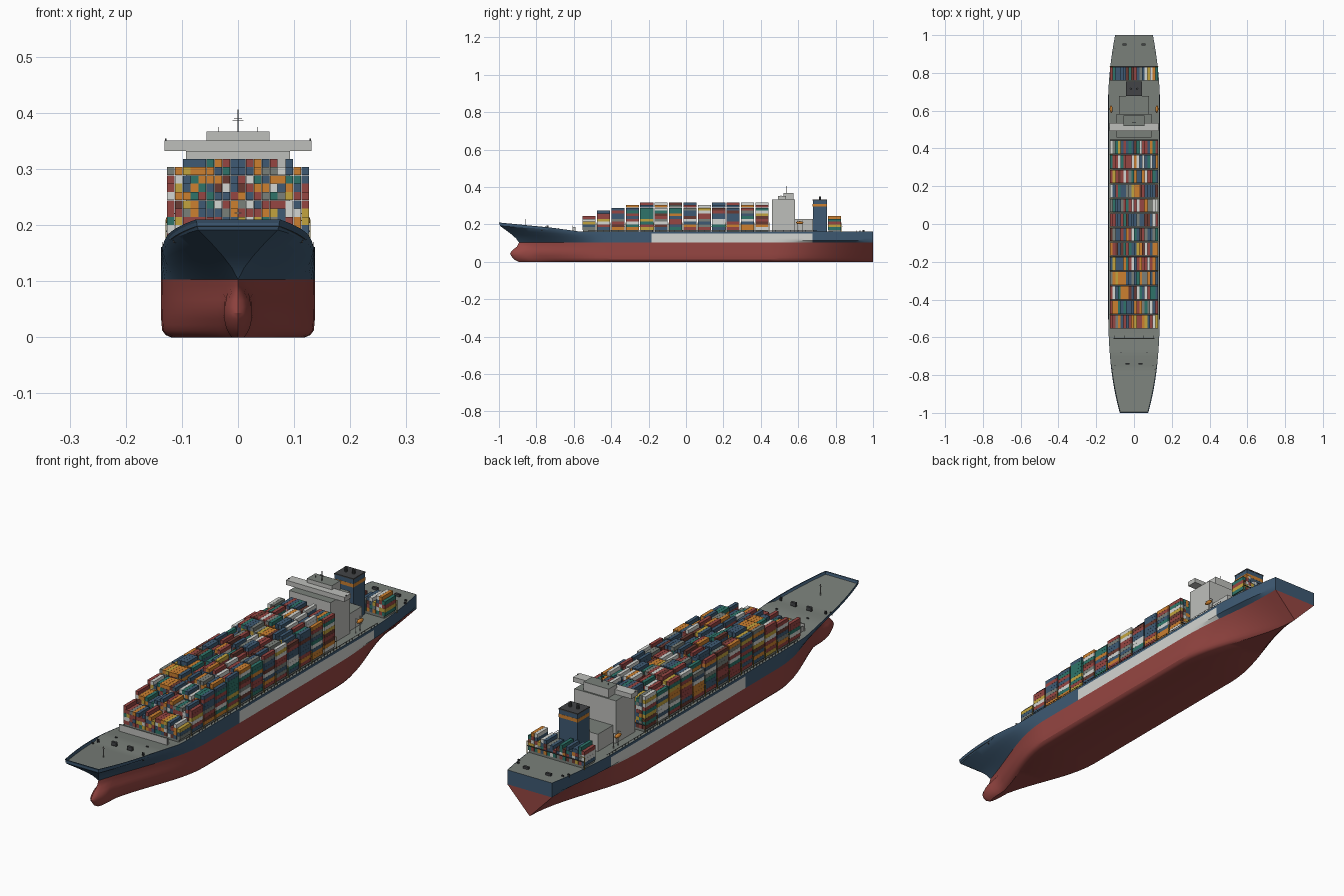
import bpy, bmesh, math, random

if "Cube" in bpy.data.objects:
    bpy.data.objects.remove(bpy.data.objects["Cube"])
random.seed(7)

def mat(name, r, g, b):
    m = bpy.data.materials.new(name)
    m.diffuse_color = tuple(((c / 255 + 0.055) / 1.055) ** 2.4 for c in (r, g, b)) + (1,)
    m.use_nodes = True
    m.node_tree.nodes["Principled BSDF"].inputs["Base Color"].default_value = m.diffuse_color
    return m

MATS = [mat("navy_blue", 62, 90, 115), mat("hull_red", 150, 70, 66), mat("deck_grey", 122, 128, 122),
        mat("off_white", 212, 214, 210), mat("brown", 104, 58, 50), mat("orange", 204, 128, 48),
        mat("yellow", 194, 164, 62), mat("teal", 46, 116, 106), mat("house_grey", 190, 191, 187),
        mat("dark_grey", 66, 68, 70)]
NAVY, RED, DECK, WHITE, BROWN, ORANGE, YELLOW, TEAL, HOUSE, DARK = range(10)

def finish(bm, name, smooth=False):
    bmesh.ops.recalc_face_normals(bm, faces=bm.faces)
    me = bpy.data.meshes.new(name)
    bm.to_mesh(me)
    bm.free()
    for m in MATS:
        me.materials.append(m)
    ob = bpy.data.objects.new(name, me)
    bpy.context.collection.objects.link(ob)
    if smooth:
        bpy.ops.object.select_all(action='DESELECT')
        ob.select_set(True)
        bpy.context.view_layer.objects.active = ob
        bpy.ops.object.shade_smooth_by_angle(angle=math.radians(30))
    return ob

def add_box(bm, x0, x1, y0, y1, z0, z1, mi, top=None):
    v = [bm.verts.new((x, y, z)) for x in (x0, x1) for y in (y0, y1) for z in (z0, z1)]
    for f in ((0, 1, 3, 2), (4, 6, 7, 5), (0, 4, 5, 1), (2, 3, 7, 6), (0, 2, 6, 4), (1, 5, 7, 3)):
        bm.faces.new([v[i] for i in f]).material_index = mi
    bm.faces.ensure_lookup_table()
    if top is not None:
        bm.faces[-1].material_index = top

def boxes(name, items):
    bm = bmesh.new()
    for it in items:
        add_box(bm, *it)
    return finish(bm, name)

def both(x0, x1, *rest):
    return [(x0, x1, *rest), (-x1, -x0, *rest)]

def interp(pts, t):
    for (a, va), (b, vb) in zip(pts, pts[1:]):
        if t <= b:
            return va + (vb - va) * max(0, t - a) / (b - a)
    return pts[-1][1]

# ---- hull: waterlines lofted between a raked bulbous stem and a V-shaped stern
B, WL, RUN = 0.137, 0.103, .45
STEM = [(0, -.895), (.012, -.918), (.03, -.935), (.043, -.94), (.06, -.932), (.08, -.905), (.103, -.893),
        (.13, -.912), (.16, -.95), (.191, -.994), (.21, -1)]
SHEER = [(-1, .21), (-.74, .184), (-.58, .161), (1, .161)]
LOW = [0, .004, .012, .022, .033, .043, .054, .066, .08, .092, WL]
UP = [.2, .4, .6, .825, 1]
BILGE = [(0, .87), (.004, .94), (.012, .985), (.03, 1)]

def hull_point(Y, k):
    low = k < len(LOW)
    f = 0 if low else UP[k - len(LOW)]
    z = LOW[k] if low else WL + f * (interp(SHEER, Y) - WL)
    y, w = Y, B * interp(BILGE, z)
    if Y < -.4:
        s = (Y + 1) / .6
        stem = interp(STEM, z)
        y = stem + s * (-.4 - stem)
        sm = s * s * (3 - 2 * s)
        h = min(z / WL, 1) * .5
        g = min(1, f / .86)                                 # bulwark strake stands nearly upright
        e = sm * (1 - h) + h * (1 - (1 - s) ** 2)
        e = e * (1 - g) + g * (1 - (1 - s) ** 2.8)
        w0 = .075 * g ** 1.3
        w = w0 + (w - w0) * e
        bulb = .025 * math.sqrt(max(0, 1 - ((z - .042) / .046) ** 2)) * min(1, s / .1) ** .5
        w = max(w, bulb)
    if Y > .65:
        w -= .037 * ((Y - .65) / .35) ** 1.8 * min(1, z / WL)
    if Y > RUN and low:
        u = (Y - RUN) / (1 - RUN)
        u = u * u * (3 - 2 * u)
        w = w * (1 - u) + u * .1 * z / WL
    return w, y, z

stations = [-1 + .6 * (i / 18) ** 1.5 for i in range(19)] + [-.185, .1, RUN]
stations += [RUN + (.676 - RUN) * i / 5 for i in range(1, 6)] + [.676 + .324 * i / 7 for i in range(1, 8)]
bm = bmesh.new()
K = len(LOW) + len(UP)
rows = []
for n, Y in enumerate(stations):
    sides = []
    for sx in (1, -1):
        pts = [hull_point(Y, k) for k in range(K)]
        w, y, z = pts[-1]
        y += .002 if n == 0 else 0
        d = .012 if Y < -.75 else .0005
        pts += [(w - .0015, y, z), (w - .0015, y, z - d)]     # bulwark cap, then deck edge
        sides.append([bm.verts.new((sx * a, b, c)) for a, b, c in pts])
    rows.append(sides)

def quad(a, b, c, d, mi):
    bm.faces.new((a, b, c, d)).material_index = mi

def band(k, Y0=9, Y1=9):
    if k + 1 < len(LOW):
        return RED
    if k < K - 2 and Y0 > -.19 and Y1 < .68:
        return WHITE
    return NAVY

for i in range(len(rows) - 1):
    a, b = rows[i], rows[i + 1]
    for s in (0, 1):
        for k in range(K + 1):
            quad(a[s][k], b[s][k], b[s][k + 1], a[s][k + 1], band(k, stations[i], stations[i + 1]))
    quad(a[0][0], b[0][0], b[1][0], a[1][0], RED)
    quad(a[0][-1], b[0][-1], b[1][-1], a[1][-1], DECK)
for r in (rows[0], rows[-1]):
    for k in range(K + 1):
        quad(r[0][k], r[0][k + 1], r[1][k + 1], r[1][k], band(k))
bmesh.ops.remove_doubles(bm, verts=bm.verts, dist=.00005)
for e in bm.edges:                                          # knuckle at the waterline
    if all(abs(v.co.z - WL) < 1e-5 for v in e.verts):
        e.smooth = False
finish(bm, "hull", True)

# ---- container bays on hatch coamings
PX, PZ, BASE, LEN = .0141, .0148, .1705, .07
COLS = [RED] * 5 + [NAVY] * 5 + [WHITE] * 3 + [DECK] * 2 + [ORANGE] * 3 + [YELLOW] * 2 + [TEAL] * 3 + [BROWN] * 2
bays = [(-.553 + .077 * i, t) for i, t in enumerate((5, 7, 8, 9, 10, 10, 10, 10, 9, 10, 10, 10, 10))] + [(.76, 5)]
for n, (y, tiers) in enumerate(bays):
    items = []
    for c in range(18):
        x = (c - 9) * PX
        drop = random.choice((0, 0, 0, 1, 1, 2) if n < 13 else (0, 1, 1, 2, 3))
        if c in (0, 1, 16, 17) and tiers == 10:
            drop = max(1, drop)
        for t in range(tiers - drop):
            z = BASE + t * PZ
            items.append((x + .0003, x + PX - .0003, y, y + LEN, z, z + PZ - .0003, random.choice(COLS)))
    boxes("container_bay_%02d" % (n + 1), items)
    boxes("hatch_coaming_%02d" % (n + 1), [(-.122, .122, y + .001, y + LEN - .001, .158, BASE, DECK)])

# ---- lashing bridges in the gaps between bays
for n, (y, t) in enumerate(bays):
    yc = y + LEN + .0035
    items = both(.1275, .1295, yc - .001, yc + .001, .158, .209, YELLOW)
    items += both(.112, .1295, yc - .001, yc + .001, .207, .209, YELLOW)
    items += [(-.128, .128, yc - .002, yc + .002, .188, .190, DARK)]
    boxes("lashing_bridge_%02d" % (n + 1), items)

# ---- deck-edge rails
rail = both(.1335, .1345, -.52, .7, .1685, .1695, DARK)
for i in range(62):
    y = -.52 + i * .02
    rail += both(.1335, .1345, y - .0006, y + .0006, .16, .169, DARK)
boxes("deck_rail", rail)

# ---- accommodation block, bridge and funnel (grey-painted roofs)
boxes("accommodation_block", [(-.093, .093, .459, .582, .158, .332, HOUSE, DECK)])
boxes("aft_deckhouse", [(-.08, .08, .582, .678, .158, .23, HOUSE, DECK)])
boxes("bridge_wing", [(-.131, .131, .493, .535, .332, .351, HOUSE)] +
      both(.127, .130, .505, .51, .351, .354, DARK))
boxes("wheelhouse_roof", [(-.056, .056, .52, .575, .332, .367, HOUSE, DECK)])
boxes("radar_mast", [(-.0011, .0011, .535, .538, .367, .406, DARK), (-.01, .01, .5355, .5375, .3855, .3868, DARK),
                     (-.007, .007, .5355, .5375, .390, .3912, DARK)] +
      both(.034, .035, .545, .546, .367, .375, DARK))
boxes("funnel", [(-.042, .042, .678, .753, .158, .296, NAVY), (-.0425, .0425, .6775, .7535, .296, .31, ORANGE),
                 (-.042, .042, .678, .753, .31, .327, NAVY), (-.043, .043, .677, .754, .327, .332, DARK)])
bm = bmesh.new()
for x in (-.017, .017):
    r = bmesh.ops.create_cone(bm, cap_ends=True, segments=10, radius1=.006, radius2=.006, depth=.02)
    bmesh.ops.translate(bm, verts=r['verts'], vec=(x, .716, .34))
for f in bm.faces:
    f.material_index = DARK
finish(bm, "exhaust_pipes", True)

# ---- lifeboats with davits
for side, sx in (("right", 1), ("left", -1)):
    bm = bmesh.new()
    bmesh.ops.create_uvsphere(bm, u_segments=12, v_segments=8, radius=1)
    for v in bm.verts:
        v.co = (sx * .121 + v.co.x * .008, .608 + v.co.y * .02, .209 + v.co.z * .008)
    for f in bm.faces:
        f.material_index = ORANGE
    finish(bm, "lifeboat_" + side, True)
dav = []
for y in (.594, .622):
    dav += both(.110, .1125, y - .001, y + .001, .158, .222, HOUSE)
    dav += both(.110, .123, y - .001, y + .001, .22, .222, HOUSE)
boxes("davits", dav)

# ---- bow breakwater, foremast and mooring gear
boxes("breakwater", [(-.108, .108, -.608, -.603, .158, .194, HOUSE, DECK)] +
      both(.05, .053, -.603, -.59, .158, .185, HOUSE, DECK) + both(.1, .103, -.603, -.59, .158, .185, HOUSE, DECK))
boxes("foremast", [(-.0012, .0012, -.861, -.859, .18, .229, HOUSE), (-.006, .006, -.861, -.859, .221, .2225, HOUSE)])
gear = []
for x, y, z in ((.035, -.74, .183), (.05, .95, .16)):
    gear += both(x - .011, x + .011, y - .005, y + .005, z - .005, z + .01, DARK)
for x, y, z in ((.07, -.68, .174), (.112, -.77, .174), (.1, -.75, .183), (.112, .91, .16), (.1, .93, .16)):
    gear += both(x - .004, x - .001, y - .002, y + .002, z - .006, z + .007, DARK)
    gear += both(x + .001, x + .004, y - .002, y + .002, z - .006, z + .007, DARK)
boxes("mooring_gear", gear)
